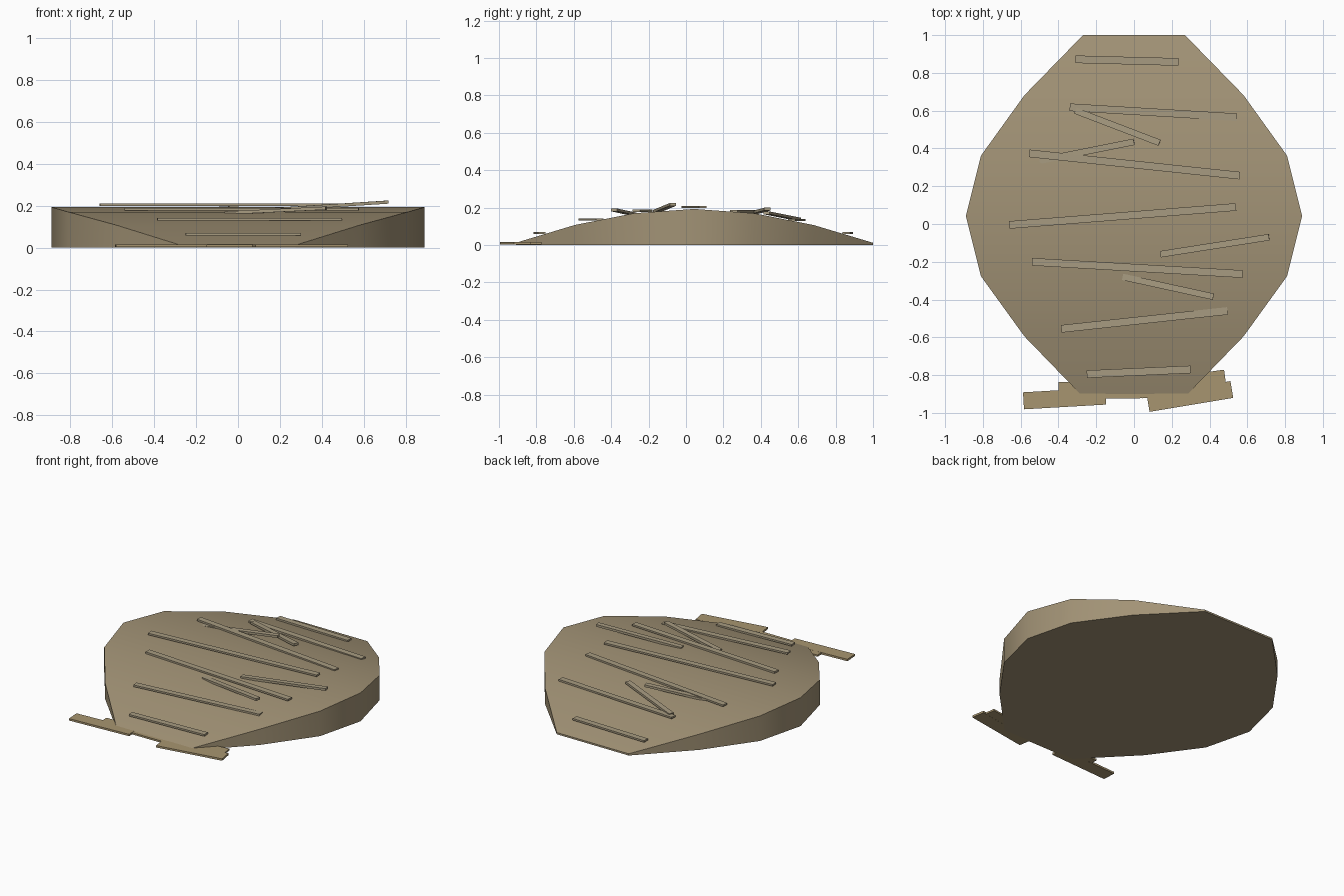
import bpy, bmesh
from mathutils import Vector, Matrix

if "Cube" in bpy.data.objects:
    bpy.data.objects.remove(bpy.data.objects["Cube"])


def material(name, rgb):
    m = bpy.data.materials.new(name)
    m.diffuse_color = (*rgb, 1)
    m.use_nodes = True
    m.node_tree.nodes["Principled BSDF"].inputs["Base Color"].default_value = m.diffuse_color
    return m


thatch = material("thatch", (0.36, 0.29, 0.18))
straw = material("straw", (0.39, 0.33, 0.22))
wood = material("wood", (0.39, 0.30, 0.16))


def add_object(name, bm, mat):
    bmesh.ops.recalc_face_normals(bm, faces=bm.faces)
    me = bpy.data.meshes.new(name)
    bm.to_mesh(me)
    bm.free()
    me.materials.append(mat)
    ob = bpy.data.objects.new(name, me)
    bpy.context.collection.objects.link(ob)
    return ob


def bar(name, a, b, width, thick, mat):
    # Box running from point a to point b
    a, b = Vector(a), Vector(b)
    d = b - a
    bm = bmesh.new()
    bmesh.ops.create_cube(bm, size=1)
    bmesh.ops.scale(bm, vec=(d.length, width, thick), verts=bm.verts)
    x = d.normalized()
    y = Vector((0, 0, 1)).cross(x).normalized()
    rot = Matrix((x, y, x.cross(y))).transposed().to_4x4()
    bmesh.ops.transform(bm, matrix=Matrix.Translation((a + b) / 2) @ rot, verts=bm.verts)
    return add_object(name, bm, mat)


# Mound: cross strips of (y, half width, height)
sections = [(-0.91, 0.275, 0.012), (-0.595, 0.58, 0.107), (-0.277, 0.81, 0.17),
            (0.043, 0.89, 0.193), (0.362, 0.81, 0.17), (0.682, 0.58, 0.107),
            (1.0, 0.27, 0.012)]
bm = bmesh.new()
rings = [[bm.verts.new(p) for p in ((-w, y, 0), (w, y, 0), (w, y, h), (-w, y, h))]
         for y, w, h in sections]
for r, s in zip(rings, rings[1:]):
    for i in range(1, 4):
        j = (i + 1) % 4
        bm.faces.new((r[i], r[j], s[j], s[i]))
bm.faces.new([r[0] for r in rings] + [r[1] for r in reversed(rings)])
bm.faces.new(rings[0])
bm.faces.new(rings[-1])
mound = add_object("mound", bm, thatch)
bpy.context.view_layer.objects.active = mound
mound.select_set(True)
bpy.ops.object.shade_smooth_by_angle(angle=0.5)

# Long straws lying level across the mound: x1, y1, x2, y2, z
level = [(-0.31, 0.872, 0.235, 0.858, 0.064), (-0.34, 0.618, 0.545, 0.565, 0.134),
         (-0.555, 0.374, 0.56, 0.256, 0.181), (-0.66, -0.005, 0.54, 0.09, 0.204),
         (-0.54, -0.2, 0.575, -0.265, 0.183), (-0.385, -0.555, 0.495, -0.46, 0.136),
         (-0.25, -0.795, 0.3, -0.77, 0.064)]
for i, (x1, y1, x2, y2, z) in enumerate(level):
    bar(f"long_straw_{i + 1}", (x1, y1, z), (x2, y2, z), 0.04, 0.012, straw)

# Short loose straws, tilted
loose = [((-0.31, 0.6, 0.138), (0.135, 0.43, 0.172)),
         ((-0.5, 0.335, 0.165), (0.0, 0.435, 0.192)),
         ((0.14, -0.16, 0.18), (0.715, -0.07, 0.217)),
         ((-0.06, -0.28, 0.165), (0.42, -0.385, 0.188))]
for i, (a, b) in enumerate(loose):
    bar(f"loose_straw_{i + 1}", a, b, 0.034, 0.015, straw)

# Flat planks at the front edge
planks = [(-0.585, -0.936, -0.15, -0.911), (-0.4, -0.882, 0.08, -0.877),
          (0.075, -0.95, 0.518, -0.876), (0.04, -0.878, 0.483, -0.816)]
for i, (x1, y1, x2, y2) in enumerate(planks):
    bar(f"front_plank_{i + 1}", (x1, y1, 0.009), (x2, y2, 0.009), 0.09, 0.013 - 0.001 * (i % 2), wood)
